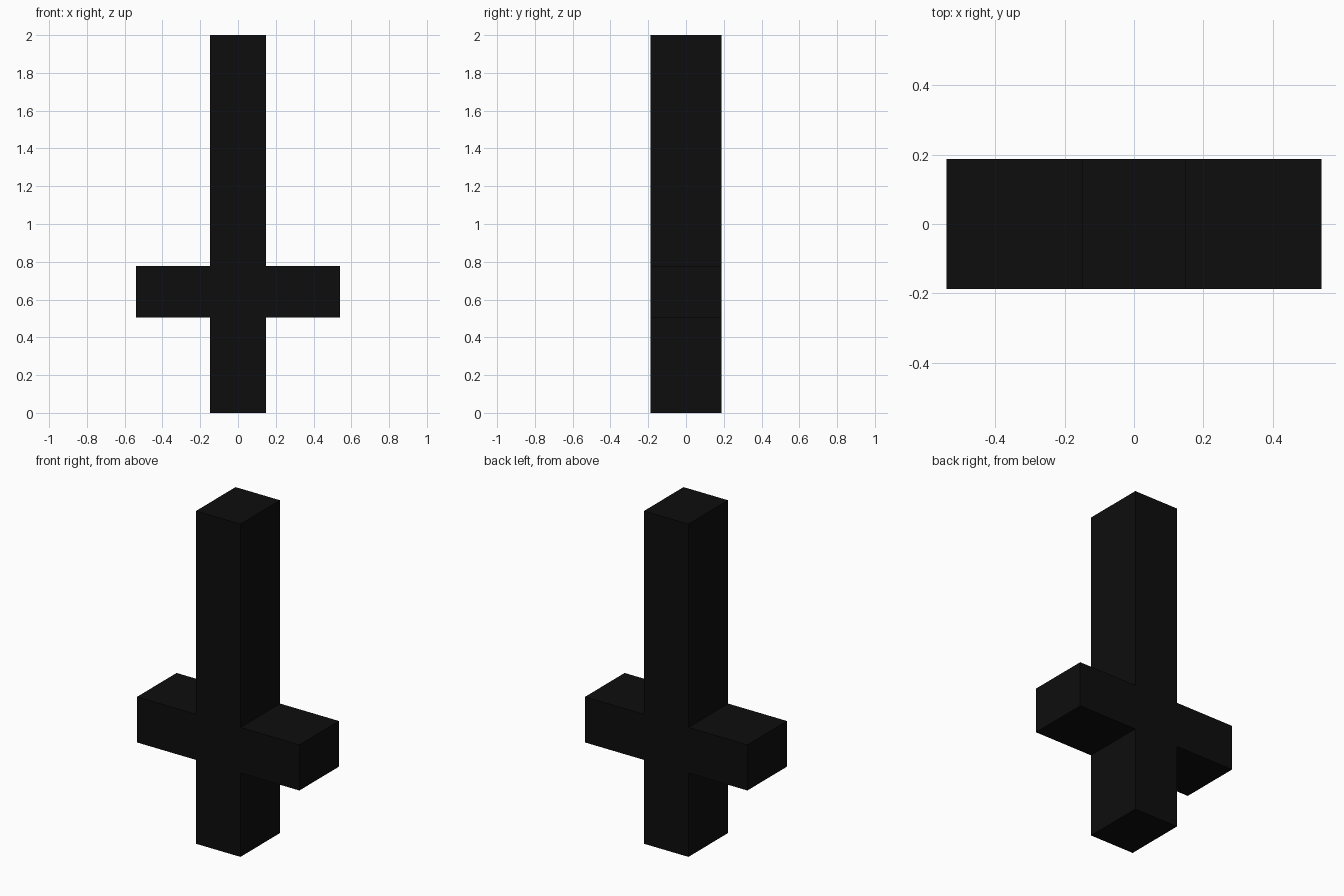
import bpy, bmesh

if "Cube" in bpy.data.objects:
    bpy.data.objects.remove(bpy.data.objects["Cube"])

HALF_DEPTH = 0.188
POST, ARM = 0.148, 0.54          # half widths
ARM_LOW, ARM_HIGH, TOP = 0.504, 0.778, 2.0

# Right half of the cross outline, mirrored to close the profile
right = [(POST, 0), (POST, ARM_LOW), (ARM, ARM_LOW),
         (ARM, ARM_HIGH), (POST, ARM_HIGH), (POST, TOP)]
outline = right + [(-x, z) for x, z in reversed(right)]

# Extrude the outline front to back
bm = bmesh.new()
front = bm.faces.new([bm.verts.new((x, -HALF_DEPTH, z)) for x, z in outline])
ext = bmesh.ops.extrude_face_region(bm, geom=[front], use_keep_orig=True)
back = [v for v in ext["geom"] if isinstance(v, bmesh.types.BMVert)]
bmesh.ops.translate(bm, verts=back, vec=(0, 2 * HALF_DEPTH, 0))
bmesh.ops.recalc_face_normals(bm, faces=bm.faces)

mesh = bpy.data.meshes.new("inverted_cross")
bm.to_mesh(mesh)
bm.free()
cross = bpy.data.objects.new("inverted_cross", mesh)
bpy.context.collection.objects.link(cross)

# Black finish
black = bpy.data.materials.new("black")
black.diffuse_color = (0.004, 0.004, 0.004, 1)
black.use_nodes = True
black.node_tree.nodes["Principled BSDF"].inputs["Base Color"].default_value = black.diffuse_color
mesh.materials.append(black)
